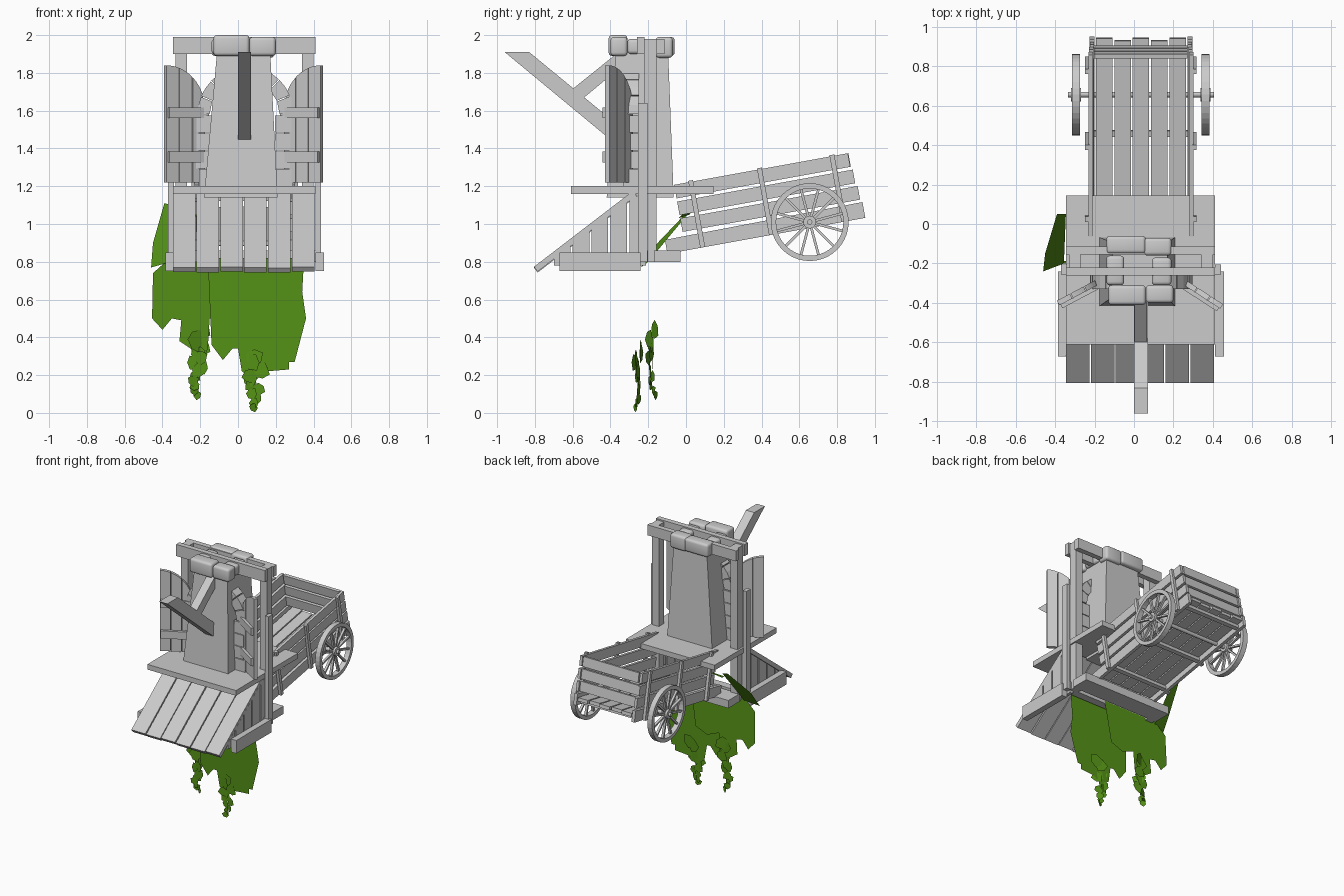
import bpy, bmesh, math, random
from mathutils import Matrix, Vector

if "Cube" in bpy.data.objects:
    bpy.data.objects.remove(bpy.data.objects["Cube"])

random.seed(4)
C = 0.035  # symmetry plane of the building and cart
I = Matrix.Identity(4)


def finish(name, bm, m=I, smooth=False):
    bmesh.ops.recalc_face_normals(bm, faces=bm.faces)
    me = bpy.data.meshes.new(name)
    bm.to_mesh(me)
    bm.free()
    ob = bpy.data.objects.new(name, me)
    bpy.context.collection.objects.link(ob)
    ob.matrix_world = m
    if smooth:
        for p in me.polygons:
            p.use_smooth = True
    return ob


def prism(name, pts, axis, a0, a1, m=I):
    """Extrude a profile: axis 'x' uses (y, z) points, axis 'y' uses (x, z) points."""
    bm = bmesh.new()
    put = (lambda p, a: (a, p[0], p[1])) if axis == 'x' else (lambda p, a: (p[0], a, p[1]))
    n = len(pts)
    lo = [bm.verts.new(put(p, a0)) for p in pts]
    hi = [bm.verts.new(put(p, a1)) for p in pts]
    bm.faces.new(lo)
    bm.faces.new(hi)
    for i in range(n):
        j = (i + 1) % n
        bm.faces.new((lo[i], lo[j], hi[j], hi[i]))
    return finish(name, bm, m)


def box(name, x, y, z, m=I):
    return prism(name, [(y[0], z[0]), (y[1], z[0]), (y[1], z[1]), (y[0], z[1])], 'x', x[0], x[1], m)


# chimney
bm = bmesh.new()
rings = []
for x0, x1, y0, y1, z in [(-0.18, 0.21, -0.42, -0.065, 1.14), (-0.11, 0.17, -0.37, -0.095, 1.92)]:
    rings.append([bm.verts.new((x, y, z)) for x, y in [(x0, y0), (x1, y0), (x1, y1), (x0, y1)]])
for r in rings:
    bm.faces.new(r)
for i in range(4):
    j = (i + 1) % 4
    bm.faces.new((rings[0][i], rings[0][j], rings[1][j], rings[1][i]))
finish("chimney", bm)

# rounded cap stones around the flue
for x, y, z in [((-0.13, 0.06), (-0.41, -0.31), (1.89, 2.0)), ((0.06, 0.2), (-0.4, -0.31), (1.89, 1.99)),
                ((-0.14, 0.06), (-0.15, -0.06), (1.89, 1.99)), ((0.05, 0.19), (-0.16, -0.07), (1.88, 1.99)),
                ((-0.14, -0.05), (-0.31, -0.16), (1.9, 1.98)), ((0.09, 0.19), (-0.31, -0.17), (1.9, 1.98))]:
    ob = box("cap_stone", x, y, z)
    b = ob.modifiers.new("round", 'BEVEL')
    b.width, b.segments = 0.018, 3
    for p in ob.data.polygons:
        p.use_smooth = True

# slanted sign beam with brace
prism("slanted_beam", [(-0.96, 1.91), (-0.83, 1.91), (-0.38, 1.54), (-0.38, 1.43)], 'x', 0, 0.07)
prism("beam_brace", [(-0.60, 1.715), (-0.37, 1.9), (-0.37, 1.81), (-0.545, 1.665)], 'x', 0.003, 0.067)

# timber frame
for y0, y1, z1 in [(-0.26, -0.22, 1.99), (-0.155, -0.115, 1.98)]:
    box("top_beam", (-0.345, 0.41), (y0, y1), (1.9, z1))
for s in (-1, 1):
    xs = lambda a, b: tuple(sorted((C + s * a, C + s * b)))
    box("frame_post", xs(0.305, 0.365), (-0.22, -0.155), (0.8, 1.98))
    box("outer_post", xs(0.375, 0.405), (-0.255, -0.205), (0.8, 1.64))
    box("base_beam", xs(0.375, 0.42), (-0.67, -0.24), (0.75, 0.85))
    # lean-to side boards under the slanted roof
    y = -0.70
    while y < -0.22:
        top = lambda v: 0.755 + (v + 0.8) * 0.77
        y1 = y + 0.088
        prism("side_board", [(y, 0.78), (y1, 0.78), (y1, min(1.16, top(y1))), (y, min(1.16, top(y)))],
              'x', *xs(0.345, 0.37))
        y += 0.1
box("rear_sill", (-0.34, 0.41), (-0.17, -0.03), (0.8, 0.86))
box("front_sill", (-0.34, 0.41), (-0.26, -0.2), (0.8, 0.86))
box("platform", (-0.345, 0.41), (-0.61, 0.145), (1.16, 1.2))

# slanted roof planks
for i in range(6):
    x = -0.345 + i * 0.126
    d = random.uniform(-0.008, 0.008)
    prism("roof_plank", [(-0.805, 0.775 + d), (-0.785, 0.75 + d), (-0.26, 1.155 + d), (-0.29, 1.17 + d)],
          'x', x, x + 0.119)

# stone arch and jambs
for i in range(8):
    a0, a1 = math.pi * (i + 0.03) / 8, math.pi * (i + 0.97) / 8
    R = 0.255 + random.uniform(-0.008, 0.008)
    pts = [(C + r * math.cos(a), 1.58 + r * math.sin(a))
           for r, a in [(0.185, a0), (R, a0), (R, (a0 + a1) / 2), (R, a1), (0.185, a1)]]
    prism("arch_stone", pts, 'y', -0.33, -0.25)
for s in (-1, 1):
    for k in range(4):
        w = 0.25 + random.uniform(-0.015, 0.01)
        box("jamb_stone", sorted((C + s * 0.16, C + s * w)), (-0.33, -0.25), (1.2 + k * 0.095, 1.29 + k * 0.095))

# open shutters with arched tops
W = 0.235
for s, ang in ((-1, 28), (1, 33)):
    m = Matrix.Translation((C + s * 0.215, -0.29, 0)) @ Matrix.Rotation(-s * math.radians(ang), 4, 'Z')
    crest = lambda u: 1.6 + 0.24 * math.sqrt(max(0, 1 - (1 - u / W) ** 2))
    for k in range(3):
        u0, u1 = W * k / 3 + 0.001, W * (k + 1) / 3 - 0.003
        us = [u0 + (u1 - u0) * t / 4 for t in range(5)]
        pts = [(s * u0, 1.22), (s * u1, 1.22)] + [(s * u, crest(u)) for u in reversed(us)]
        prism("shutter_board", pts, 'y', -0.015, 0.012, m)
    for z in (1.325, 1.56):
        box("shutter_batten", sorted((s * -0.01, s * (W - 0.01))), (-0.035, -0.015), (z, z + 0.058), m)

# cart, built level and then tilted
M = Matrix.Translation((C, 0, 0.86)) @ Matrix.Rotation(math.radians(10.3), 4, 'X')
for i in range(5):
    x = (i - 2) * 0.093
    box("cart_floor_plank", (x - 0.042, x + 0.042), (-0.05, 0.965 - 0.012 * (i % 2)), (0.035, 0.06), M)
for y in (0.1, 0.47, 0.9):
    box("cart_cross_bar", (-0.24, 0.24), (y - 0.015, y + 0.015), (0.008, 0.035), M)
for s in (-1, 1):
    sx = lambda a, b: sorted((s * a, s * b))
    prism("cart_rail", [(-0.1, 0.0), (0.965, 0.0), (0.965, 0.085), (-0.1, 0.075)], 'x', *sx(0.235, 0.26), M)
    for k in range(3):
        z = 0.1 + k * 0.09
        box("cart_side_board", sx(0.237 + k * 0.004, 0.258 + k * 0.004), (0.0, 0.955 - 0.01 * k), (z, z + 0.073), M)
    for y in (0.09, 0.46, 0.85):
        box("cart_stake", sx(0.26, 0.282), (y - 0.013, y + 0.013), (0.0, 0.36), M)
for k in range(3):
    z = 0.1 + k * 0.09
    box("tailgate_board", (-0.237, 0.237), (0.915, 0.938), (z, z + 0.073), M)


def cylinder(name, r, x0, x1, m, seg=16):
    bm = bmesh.new()
    t = Matrix.Translation(((x0 + x1) / 2, 0, 0)) @ Matrix.Rotation(math.pi / 2, 4, 'Y')
    bmesh.ops.create_cone(bm, cap_ends=True, segments=seg, radius1=r, radius2=r, depth=x1 - x0, matrix=t)
    return finish(name, bm, m)


# wheels and axle
WC = Matrix.Translation((C, 0.655, 1.01))
cylinder("axle", 0.014, -0.37, 0.37, WC)
for s in (-1, 1):
    m = WC @ Matrix.Translation((s * 0.328, 0, 0))
    bm = bmesh.new()
    n = 40
    loops = [[bm.verts.new((x, r * math.cos(2 * math.pi * i / n), r * math.sin(2 * math.pi * i / n)))
              for x, r in ((-0.02, 0.178), (0.02, 0.178), (0.02, 0.206), (-0.02, 0.206))] for i in range(n)]
    for i in range(n):
        for k in range(4):
            a, b, k2 = loops[i], loops[(i + 1) % n], (k + 1) % 4
            bm.faces.new((a[k], a[k2], b[k2], b[k]))
    finish("wheel_rim", bm, m)
    cylinder("wheel_hub", 0.034, -0.025, 0.025, m)
    for i in range(12):
        box("wheel_spoke", (-0.009, 0.009), (-0.007, 0.007), (0.02, 0.185),
            m @ Matrix.Rotation(math.pi * (i + 0.5) / 6, 4, 'X'))

# hanging vines
green = bpy.data.materials.new("vine_green")
green.diffuse_color = (0.09, 0.29, 0.008, 1)
green.use_nodes = True
green.node_tree.nodes["Principled BSDF"].inputs["Base Color"].default_value = green.diffuse_color


def leaf(name, pts):
    bm = bmesh.new()
    bm.faces.new([bm.verts.new(p) for p in pts])
    finish(name, bm).data.materials.append(green)


left = [(-0.36, .82), (-0.45, .74), (-0.455, .5), (-0.40, .44), (-0.35, .5), (-0.3, .49), (-0.31, .38),
        (-0.25, .34), (-0.2, .24), (-0.16, .34), (-0.15, .5), (-0.05, .46), (0.05, .5), (0.1, .82)]
right = [(-0.16, .82), (-0.14, .36), (-0.08, .28), (-0.03, .34), (0.0, .34), (0.02, .22), (0.09, .17),
         (0.15, .22), (0.27, .23), (0.27, .27), (0.3, .27), (0.36, .5), (0.34, .64), (0.35, .82)]
leaf("vine_sheet_left", [(x, -0.2 + (0.82 - z) * 0.04, z) for x, z in left])
leaf("vine_sheet_right", [(x, -0.27 + (0.82 - z) * 0.03, z) for x, z in right])
leaf("vine_side_leaf", [(-0.355, -0.2, 0.8), (-0.46, -0.24, 0.77), (-0.45, -0.15, 0.9), (-0.39, 0.05, 1.11),
                        (-0.345, 0.05, 1.1)])
leaf("vine_back_leaf", [(-0.32, 0.02, 1.05), (-0.2, 0.03, 1.07), (-0.15, -0.02, 1.05), (-0.3, -0.04, 1.03)])
# strands of small leaves tapering toward the ground
for x, y, z0, z1, count in ((-0.22, -0.18, 0.44, 0.095, 15), (0.09, -0.25, 0.34, 0.028, 14)):
    for i in range(count):
        t = i / (count - 1)
        r = 0.06 * (1 - t) + 0.028 * t
        c = Vector((x + random.uniform(-0.045, 0.045) * (1.2 - t), y + random.uniform(-0.02, 0.02),
                    z0 + (z1 - z0) * t))
        rot = Matrix.Rotation(random.uniform(-0.5, 0.5), 3, 'Z') @ Matrix.Rotation(random.uniform(0, 6), 3, 'Y')
        leaf("vine_leaf", [c + rot @ Vector((r * f * math.cos(a), 0, r * f * math.sin(a)))
                           for a, f in ((0, 1), (1, .8), (2.1, .9), (3.1, .8), (4.2, .95), (5.2, .8))])
